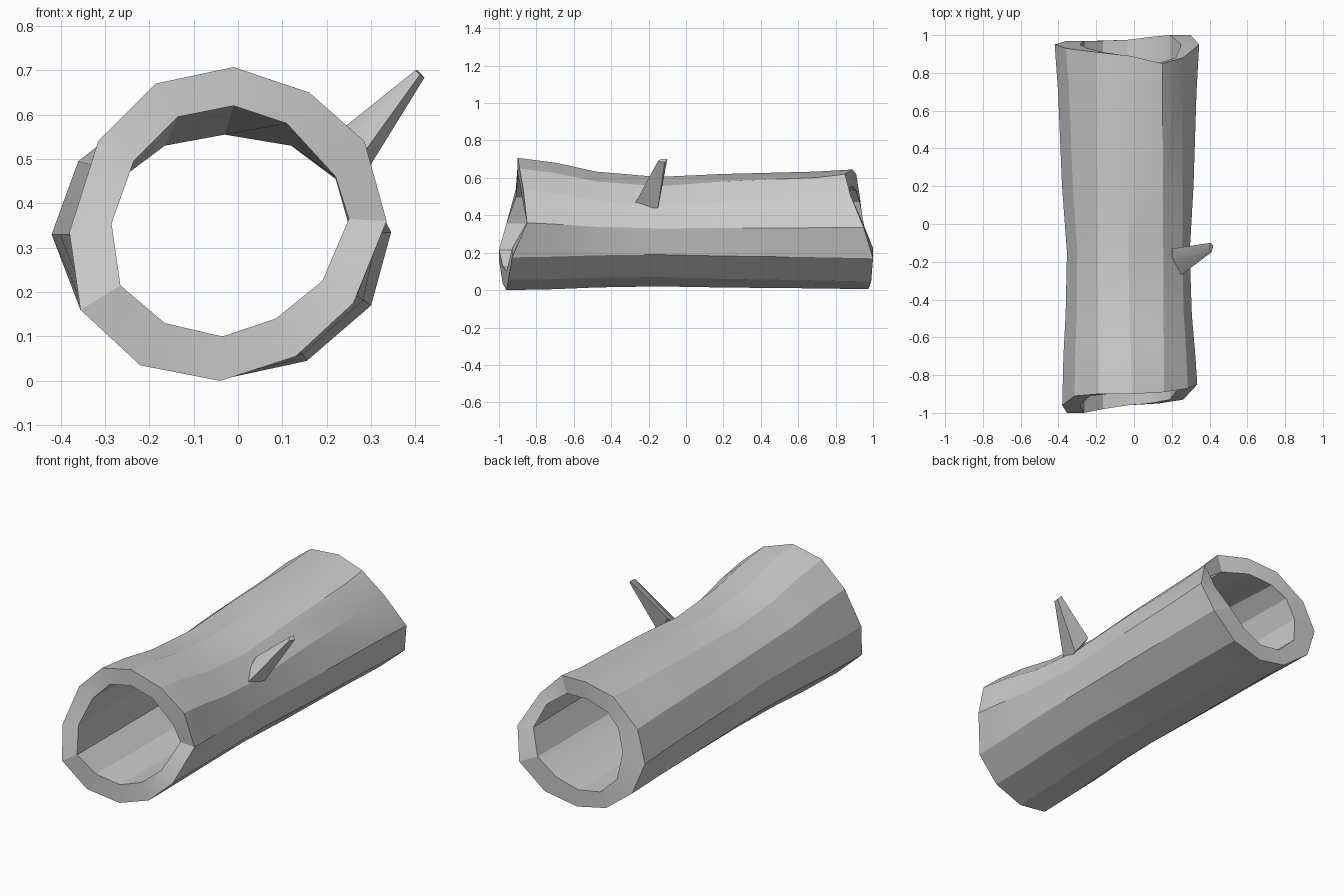
import bpy, bmesh, math

if "Cube" in bpy.data.objects:
    bpy.data.objects.remove(bpy.data.objects["Cube"])

# Twelve-point cross-sections, starting at the top and going clockwise as seen from the front
front = [(-.01, -.90, .707), (.16, -.89, .65), (.285, -.87, .54), (.335, -.85, .36),
         (.26, -.93, .175), (.13, -.95, .055), (-.04, -.96, 0), (-.22, -.98, .035),
         (-.355, -1.0, .16), (-.38, -.96, .335), (-.315, -.91, .54), (-.185, -.90, .67)]
waist = [(-.03, .605), (.155, .555), (.255, .455), (.295, .33), (.27, .19), (.14, .07),
         (-.03, .02), (-.20, .05), (-.32, .16), (-.355, .33), (-.30, .48), (-.19, .58)]
back = [(-.02, .89, .645), (.15, .85, .62), (.26, .88, .505), (.345, .95, .335),
        (.30, 1.0, .17), (.155, .99, .045), (-.03, .975, .005), (-.20, .97, .04),
        (-.355, .97, .16), (-.42, .95, .33), (-.36, .93, .495), (-.20, .91, .62)]
inner_front = [(-.01, .62), (.11, .58), (.22, .46), (.25, .365), (.19, .225), (.085, .14),
               (-.035, .10), (-.165, .13), (-.265, .215), (-.285, .355), (-.235, .495), (-.135, .595)]
inner_back = [(-.03, .555), (.12, .53), (.22, .455), (.25, .35), (.19, .225), (.085, .14),
              (-.035, .097), (-.165, .118), (-.265, .215), (-.285, .355), (-.245, .47), (-.165, .53)]


def blend(end, t, y):
    """Section between the waist (t=0) and an end ring (t=1), at depth y."""
    return [(w[0] + (e[0] - w[0]) * t, y, w[1] + (e[2] - w[1]) * t) for w, e in zip(waist, end)]


def with_depth(section, ring):
    return [(p[0], r[1], p[1]) for p, r in zip(section, ring)]


def loft(name, rings, closed=False, caps=False):
    bm = bmesh.new()
    loops = [[bm.verts.new(p) for p in r] for r in rings]
    pairs = list(zip(loops, loops[1:])) + ([(loops[-1], loops[0])] if closed else [])
    for a, b in pairs:
        n = len(a)
        for i in range(n):
            j = (i + 1) % n
            bm.faces.new((a[i], a[j], b[j], b[i]))
    if caps:
        bm.faces.new(loops[0])
        bm.faces.new(loops[-1])
    bmesh.ops.recalc_face_normals(bm, faces=bm.faces)
    me = bpy.data.meshes.new(name)
    bm.to_mesh(me)
    bm.free()
    ob = bpy.data.objects.new(name, me)
    bpy.context.collection.objects.link(ob)
    bpy.ops.object.select_all(action='DESELECT')
    ob.select_set(True)
    bpy.context.view_layer.objects.active = ob
    bpy.ops.object.shade_smooth_by_angle(angle=math.radians(20))
    return ob


# Hollow log: outer bark, end rims and inner bore in one closed loft
loft("hollow_log", [front, blend(front, .75, -.70), blend(front, .28, -.48), blend(front, 0, -.15),
                    blend(back, .4, .20), blend(back, .72, .70), back,
                    with_depth(inner_back, back), with_depth(inner_front, front)], closed=True)

# Broken branch stub, tapering up and outwards
loft("branch_stub", [[(.20, -.20, .49), (.23, -.285, .44), (.27, -.15, .44), (.20, -.13, .54)],
                     [(.40, -.135, .70), (.41, -.15, .69), (.42, -.115, .683), (.405, -.10, .70)]],
     caps=True)
